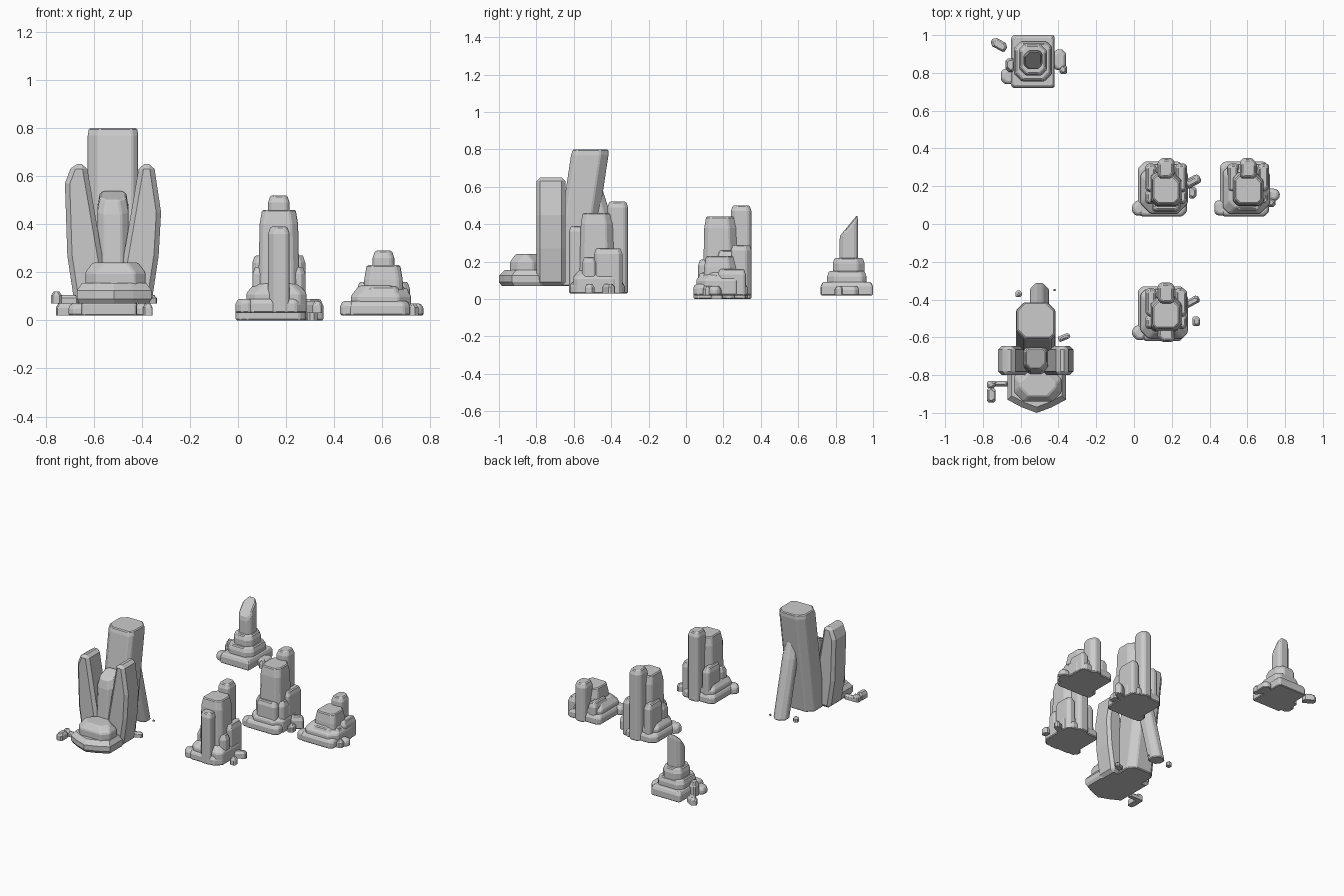
import bpy, bmesh, random
from mathutils import Vector

random.seed(4)
old = bpy.data.objects.get("Cube")
if old:
    bpy.data.objects.remove(old, do_unlink=True)

GREY = (.6, .6, .6, 1)
stone = bpy.data.materials.new("grey_stone")
stone.use_nodes = True
stone.diffuse_color = GREY
stone.node_tree.nodes["Principled BSDF"].inputs["Base Color"].default_value = GREY


def solid(name, loops, location, turn=0, bevel=0):
    """Skin equal point loops, close both ends and chip the edges."""
    bm = bmesh.new()
    rows = [[bm.verts.new(point) for point in loop] for loop in loops]
    count = len(rows[0])
    for lower, upper in zip(rows, rows[1:]):
        for i in range(count):
            j = (i + 1) % count
            bm.faces.new((lower[i], lower[j], upper[j], upper[i]))
    bm.faces.new(rows[0][::-1])
    bm.faces.new(rows[-1])
    bmesh.ops.recalc_face_normals(bm, faces=bm.faces)
    mesh = bpy.data.meshes.new(name)
    bm.to_mesh(mesh)
    bm.free()
    mesh.materials.append(stone)
    ob = bpy.data.objects.new(name, mesh)
    ob.location = location
    ob.rotation_euler.z = turn
    bpy.context.collection.objects.link(ob)
    if bevel:
        modifier = ob.modifiers.new("worn_edges", "BEVEL")
        modifier.width = bevel
        modifier.segments = 1
        modifier.limit_method = "ANGLE"


def ring(width, depth, cuts, front, back, shift):
    """Rectangle with four uneven cut corners, sloping from front to back."""
    right, rear = width / 2, depth / 2
    a, b, c, d = cuts
    outline = [(a - right, -rear), (right - b, -rear), (right, b - rear), (right, rear - c),
               (right - c, rear), (d - right, rear), (-right, rear - d), (-right, a - rear)]
    return [(x, y + shift, front + (back - front) * (y + rear) / depth) for x, y in outline]


def site(tag, origin):
    """Return a function that sets blocks of stone around one origin."""
    origin = Vector(origin)

    def rock(part, x=0, y=0, z=0, width=.05, depth=.05, height=.05, flare=1,
             inset=.01, crown=.03, cut=.02, lean=0, slope=0, turn=0, bevel=.006):
        cuts = [random.uniform(.6, 1.4) * min(cut, width / 4, depth / 4) for _ in range(4)]
        crown = min(crown, height / 3)
        front = height - slope
        loops = [
            ring(width * flare, depth * flare, cuts, 0, 0, 0),
            ring(width, depth, cuts, front - crown, height - crown, lean * (1 - crown / height)),
            ring(width - inset * 2, depth - inset * 2, cuts, front, height, lean),
        ]
        solid(f"{tag}_{part}", loops, origin + Vector((x, y, z)), turn, bevel)

    return rock


def outcrop(tag, origin, height, shoulder, step_height, step_width, step_depth):
    """Column, body, shoulders and spreading foot."""
    rock = site(tag, origin)
    rock("back_column", y=.1, width=.09, depth=.11, height=height + .06, cut=.03)
    rock("body", y=-.01, width=.16, depth=.175, height=height, flare=1.1, crown=.06, cut=.03)
    for side in (-1, 1):
        rock("shoulder", x=side * .08, y=.05, width=.06, depth=.15, height=shoulder)
        rock("low_shoulder", x=side * .08, y=-.05, width=.06, depth=.08, height=shoulder * .8)
    rock("front_step", y=-.06 - step_depth / 2, width=step_width, depth=step_depth,
         height=step_height)
    rock("apron", x=-.01, y=-.01, width=.25, depth=.26, height=.125,
         inset=.035, crown=.05, cut=.04)
    rock("base", x=-.02, y=-.01, width=.26, depth=.29, height=.06, cut=.03)
    rock("toe", x=-.14, y=-.11, width=.08, depth=.08, height=.06)
    return rock


# Three related outcrops with fallen stones
rock = outcrop("front_outcrop", (.17, -.465, .03), height=.43, shoulder=.24,
               step_height=.36, step_width=.09, step_depth=.1)
rock("long_stone", x=.13, y=.05, width=.1, depth=.04, turn=.5)
rock("short_stone", x=.16, y=-.05, width=.04)

rock = outcrop("middle_outcrop", (.17, .195, 0), height=.44, shoulder=.26,
               step_height=.21, step_width=.15, step_depth=.07)
rock("long_stone", x=.14, y=.03, width=.09, depth=.05, height=.09, turn=.5)
rock("short_stone", x=.14, y=-.03, width=.04, depth=.06)

rock = outcrop("small_outcrop", (.605, .195, .02), height=.21, shoulder=.14,
               step_height=.12, step_width=.14, step_depth=.07)
rock("wide_stone", x=.13, y=-.04, width=.07, depth=.07, turn=.6)
rock("short_stone", x=.12, y=-.08)

# Stepped pedestal with a slanted spire
rock = site("spire", (-.535, .86, .02))
rock("base", width=.23, depth=.28, height=.07, cut=.01)
rock("lower_step", width=.2, depth=.21, height=.13, cut=.03)
rock("upper_step", y=.01, width=.15, depth=.17, height=.2, cut=.03)
rock("slanted_spire", y=.01, width=.1, depth=.1, height=.43, slope=.11, inset=.005)
rock("far_stone", x=-.18, y=.09, width=.09, turn=-.5)
rock("corner_stone", x=-.13, y=-.08, width=.08, depth=.08)
rock("tall_stone", x=-.12, y=-.02, depth=.07, height=.1)
rock("side_stone", x=.14, y=.01, width=.07, depth=.11)
rock("small_stone", x=.16, y=-.04, width=.04)

# Great formation: leaning tower, rear rib, buttress and front shard
origin = Vector((-.52, -.6, .07))
rock = site("great", origin)
rock("tall_tower", y=-.02, width=.21, depth=.2, height=.73, lean=.11, cut=.035, inset=.005)
rock("rear_rib", x=-.01, y=.06, z=.2, width=.06, depth=.1, height=.53, lean=.08, bevel=0)
rock("leaning_buttress", x=.02, y=.24, width=.1, depth=.1, height=.56, lean=-.14,
     crown=.16, cut=.025)
rock("front_shard", y=-.14, width=.13, depth=.13, height=.47, lean=.03, slope=.04,
     crown=.06, cut=.03)

# Mirrored wings, each cut from one front outline
for name, side, crest in (("right_wing", -1, .5), ("left_wing", 1, .38)):
    outline = [(.11, .58), (.17, .58), (.2, crest), (.19, .2), (.16, 0), (0, 0), (.04, .17)]
    loops = [[(side * x, y, z) for x, z in outline] for y in (-.2, -.045)]
    solid(name, loops, origin, bevel=.02)

# Pointed plinth with a ledge on it
half = [(.06, .2), (.155, 0), (.155, -.15), (.08, -.19)]
outline = half + [(0, -.22)] + [(-x, y) for x, y in reversed(half)]
loops = [[(x * scale, y * scale, z) for x, y in outline]
         for scale, z in ((.93, 0), (1, .02), (1, .055), (.86, .085))]
solid("front_plinth", loops, origin + Vector((.005, -.18, 0)))
rock("front_ledge", x=.01, y=-.25, z=.05, width=.25, depth=.18, height=.12,
     inset=.03, crown=.05, cut=.05)

# Loose stones around the great formation
rock("end_stone", x=-.235, y=-.305, width=.045, depth=.08)
rock("joint_stone", x=-.235, y=-.25, width=.045, depth=.04)
rock("link_stone", x=-.19, y=-.245, width=.09, depth=.03, height=.035)
rock("side_stone", x=.15, width=.065, depth=.03, height=.035, turn=.4)
rock("round_stone", x=-.09, y=.23, width=.035, depth=.035, height=.035)
rock("tiny_stone", x=.1, y=.25, width=.014, depth=.01, height=.01, inset=.002, bevel=0)
